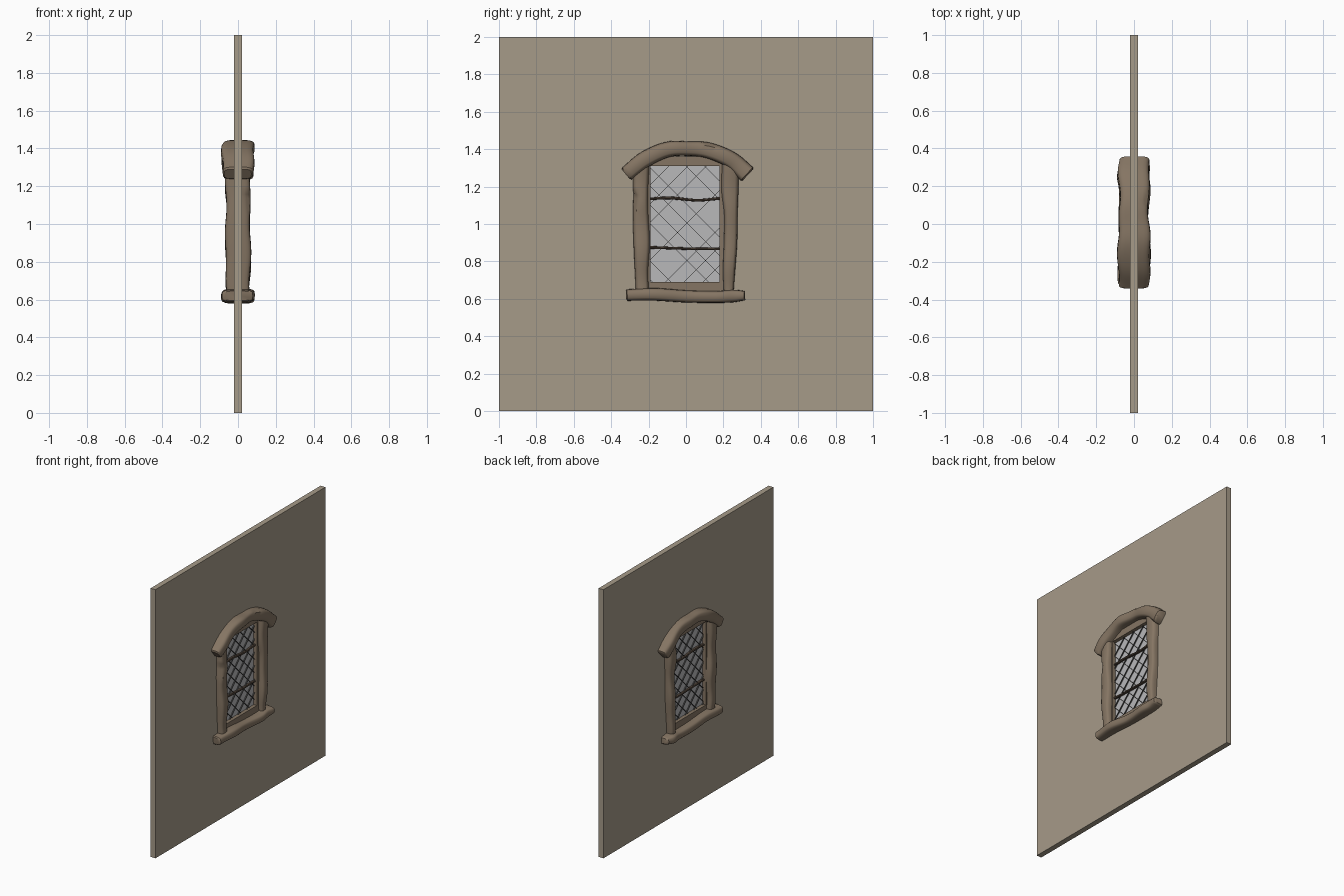
import bpy, bmesh, math
from mathutils import Vector

if "Cube" in bpy.data.objects:
    bpy.data.objects.remove(bpy.data.objects["Cube"])


def material(name, rgb):
    m = bpy.data.materials.new(name)
    m.diffuse_color = (*rgb, 1)
    m.use_nodes = True
    m.node_tree.nodes["Principled BSDF"].inputs["Base Color"].default_value = m.diffuse_color
    return m


PLASTER = material("plaster", (0.38, 0.325, 0.25))
WOOD = material("wood", (0.235, 0.178, 0.125))
DARK = material("dark_wood", (0.085, 0.06, 0.043))
LEAD = material("lead", (0.06, 0.06, 0.06))
GLASS = material("glass", (0.48, 0.48, 0.49))


def finish(name, bm, mat, smooth=False):
    bmesh.ops.recalc_face_normals(bm, faces=bm.faces)
    me = bpy.data.meshes.new(name)
    bm.to_mesh(me)
    bm.free()
    me.materials.append(mat)
    ob = bpy.data.objects.new(name, me)
    bpy.context.collection.objects.link(ob)
    if smooth:
        me.shade_smooth()
        me.set_sharp_from_angle(angle=math.radians(40))
    return ob


def ring(name, outer, inner, x, mat):
    """Slab with a rectangular opening; rects are (y0, y1, z0, z1)."""
    bm = bmesh.new()

    def corners(r, px):
        return [bm.verts.new((px, r[i], r[j])) for i, j in ((0, 2), (1, 2), (1, 3), (0, 3))]
    loops = [corners(outer, -x), corners(outer, x), corners(inner, x), corners(inner, -x)]
    for a, b in zip(loops, loops[1:] + loops[:1]):
        for i in range(4):
            j = (i + 1) % 4
            bm.faces.new((a[i], a[j], b[j], b[i]))
    return finish(name, bm, mat)


def spline(pts, steps=6):
    """Catmull-Rom curve through tuples of any length."""
    p = [Vector(q) for q in pts]
    p = [2 * p[0] - p[1]] + p + [2 * p[-1] - p[-2]]
    out = []
    for a, b, c, d in zip(p, p[1:], p[2:], p[3:]):
        for k in range(steps):
            t = k / steps
            out.append(0.5 * (2 * b + (c - a) * t + (2 * a - 5 * b + 4 * c - d) * t * t
                              + (3 * b - a - 3 * c + d) * t ** 3))
    return out + [p[-2]]


def beam(name, pts, mat, sides=20, power=0.5, chips=()):
    """Rounded beam; each point is (y, z, half thickness, half depth)."""
    bm = bmesh.new()
    path = spline(pts)
    n = len(path)
    rows = []
    for i, (y, z, h, d) in enumerate(path):
        t = path[min(i + 1, n - 1)] - path[max(i - 1, 0)]
        t = Vector((t[0], t[1])).normalized()
        rows.append((Vector((y, z)), t, h, d, math.sin(i * 0.55 + len(name)) * 0.004 * d / 0.08))
    # softened ends
    first, last = rows[0], rows[-1]
    inset = first[2] * 0.2
    rows.insert(0, (first[0] - first[1] * inset, first[1], first[2] * 0.8, first[3] * 0.9, first[4]))
    rows.append((last[0] + last[1] * inset, last[1], last[2] * 0.8, last[3] * 0.9, last[4]))
    loops = []
    for c, t, h, d, off in rows:
        loop = []
        for k in range(sides):
            a = 2 * math.pi * k / sides
            u = math.copysign(abs(math.cos(a)) ** power, math.cos(a)) * d + off
            v = math.copysign(abs(math.sin(a)) ** power, math.sin(a)) * h
            loop.append(bm.verts.new((u, c.x - t.y * v, c.y + t.x * v)))
        loops.append(loop)
    for a, b in zip(loops, loops[1:]):
        for k in range(sides):
            j = (k + 1) % sides
            bm.faces.new((a[k], a[j], b[j], b[k]))
    bm.faces.new(loops[0])
    bm.faces.new(loops[-1])
    # flattened chips along the edges
    for point, normal in chips:
        point, normal = Vector(point), Vector(normal).normalized()
        for v in bm.verts:
            over = (v.co - point).dot(normal)
            if over > 0 and (v.co - point).length < 0.07:
                v.co -= normal * over
    return finish(name, bm, mat, True)


# wall with opening and inner window frame
G = (-0.19, 0.18, 0.69, 1.31)
ring("wall", (-1, 1, 0, 2), (-0.205, 0.205, 0.64, 1.34), 0.02, PLASTER)
ring("inner_frame", (-0.215, 0.215, 0.63, 1.36), G, 0.03, WOOD)

# glass pane
bm = bmesh.new()
bmesh.ops.create_cube(bm, size=1)
for v in bm.verts:
    v.co = (v.co.x * 0.006, G[0] if v.co.y < 0 else G[1], G[2] if v.co.z < 0 else G[3])
finish("glass", bm, GLASS)

# diamond lattice of thin lead strips
bm = bmesh.new()
for s, start in ((1, 0.70), (-1, 0.81)):
    for k in range(-6, 10):
        c = start + 0.1 * k
        ends = sorted(((G[2] - c) / s, (G[3] - c) / s))
        y0, y1 = max(G[0], ends[0]), min(G[1], ends[1])
        if y1 - y0 < 0.01:
            continue
        geo = bmesh.ops.create_cube(bm, size=1)
        for v in geo["verts"]:
            y = y0 if v.co.y < 0 else y1
            v.co = (v.co.x * 0.024, y, s * y + c + v.co.z * 0.002)
finish("lead_lattice", bm, LEAD)

# wavy cross bars
beam("upper_bar", [(-0.19, 1.135, 0.007, 0.02), (-0.08, 1.139, 0.008, 0.02), (0.06, 1.127, 0.007, 0.02),
                   (0.18, 1.137, 0.008, 0.02)], DARK, 8)
beam("lower_bar", [(-0.19, 0.875, 0.008, 0.02), (-0.08, 0.871, 0.007, 0.02), (0.06, 0.867, 0.007, 0.02),
                   (0.18, 0.868, 0.007, 0.02)], DARK, 8)

# side posts
beam("left_post", [(-0.233, 0.63, 0.035, 0.06), (-0.238, 0.75, 0.036, 0.064), (-0.237, 0.9, 0.044, 0.068),
                   (-0.243, 1.05, 0.042, 0.063), (-0.243, 1.18, 0.041, 0.066), (-0.24, 1.32, 0.045, 0.066)],
     WOOD, chips=[((0.05, -0.272, 1.1), (0.6, -0.8, 0.1))])
beam("right_post", [(0.228, 0.63, 0.026, 0.06), (0.23, 0.75, 0.033, 0.066), (0.238, 0.9, 0.036, 0.067),
                    (0.24, 1.05, 0.036, 0.062), (0.235, 1.18, 0.046, 0.066), (0.238, 1.32, 0.046, 0.066)], WOOD)

# curved lintel and sill
beam("lintel", [(-0.315, 1.27, 0.041, 0.08), (-0.22, 1.345, 0.044, 0.085), (-0.1, 1.398, 0.042, 0.086),
                (0.01, 1.403, 0.039, 0.08), (0.12, 1.393, 0.043, 0.075), (0.24, 1.343, 0.045, 0.083),
                (0.325, 1.268, 0.049, 0.08)], WOOD, chips=[((0.055, 0.16, 1.423), (0.5, 0.1, 0.8))])
beam("sill", [(-0.314, 0.62, 0.031, 0.082), (-0.17, 0.624, 0.034, 0.086), (0.0, 0.613, 0.033, 0.078),
              (0.16, 0.61, 0.032, 0.083), (0.25, 0.615, 0.034, 0.086), (0.31, 0.617, 0.026, 0.08)], WOOD)
